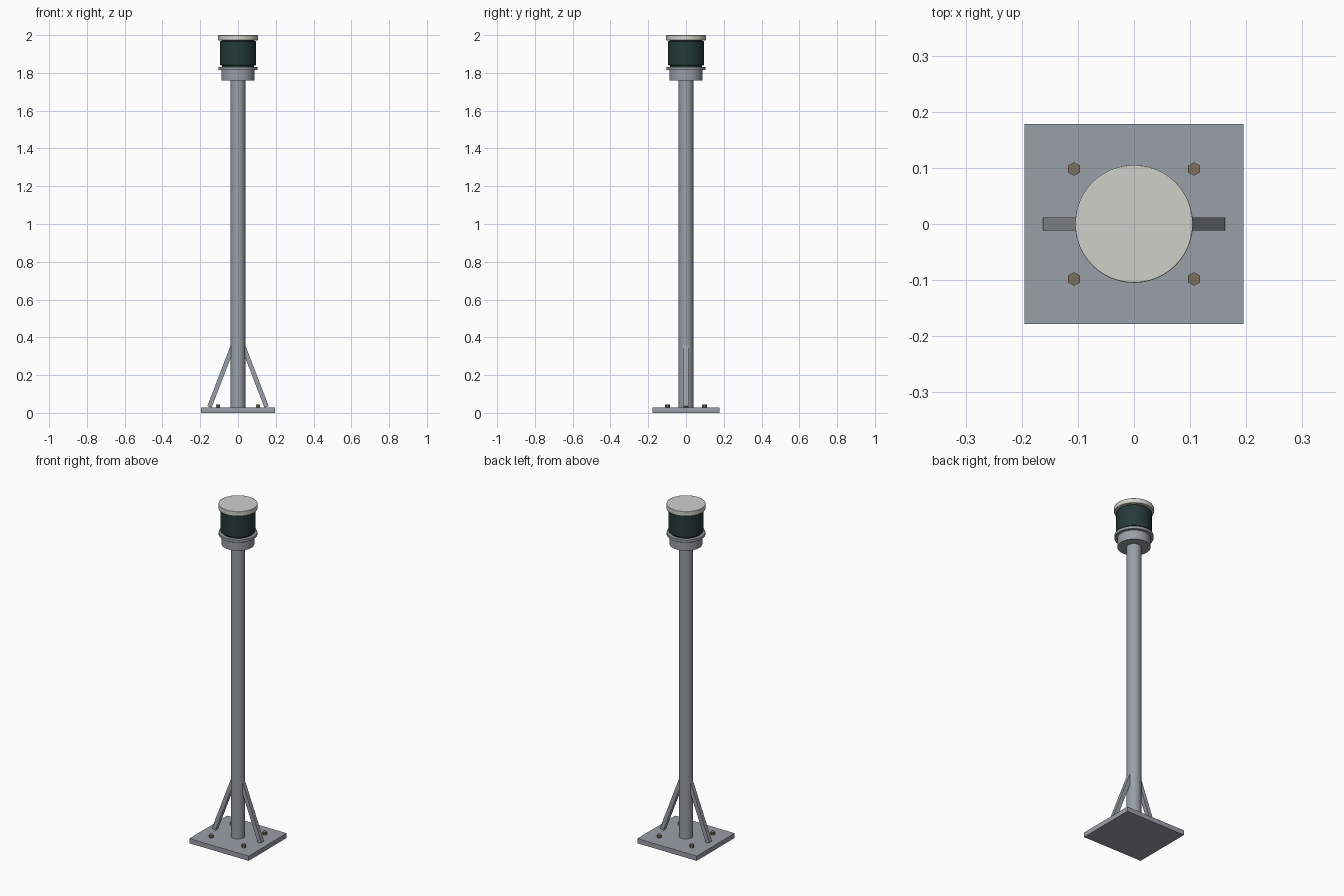
import bpy
import math
from mathutils import Vector

if "Cube" in bpy.data.objects:
    bpy.data.objects.remove(bpy.data.objects["Cube"])


def material(name, rgb):
    m = bpy.data.materials.new(name)
    m.diffuse_color = (*rgb, 1)
    m.use_nodes = True
    m.node_tree.nodes["Principled BSDF"].inputs["Base Color"].default_value = m.diffuse_color
    return m


STEEL = material("galvanised steel", (0.32, 0.35, 0.39))
GREEN = material("dark green lens", (0.018, 0.042, 0.04))
WHITE = material("off white cap", (0.63, 0.63, 0.59))
BRASS = material("dull bronze bolt", (0.20, 0.16, 0.105))


def finish(ob, name, mat, bevel=0, smooth=False):
    ob.name = name
    ob.data.materials.append(mat)
    if bevel:
        b = ob.modifiers.new("edge", 'BEVEL')
        b.width = bevel
        b.segments = 2
        b.limit_method = 'ANGLE'
    if smooth:
        bpy.ops.object.shade_smooth_by_angle()
    return ob


def cylinder(name, r, z0, z1, mat, x=0, y=0, sides=48, bevel=0, turn=0):
    bpy.ops.mesh.primitive_cylinder_add(vertices=sides, radius=r, depth=z1 - z0,
                                        location=(x, y, (z0 + z1) / 2), rotation=(0, 0, turn))
    return finish(bpy.context.object, name, mat, bevel, sides > 12)


def box(name, size, loc, mat, rot=(0, 0, 0)):
    bpy.ops.mesh.primitive_cube_add(size=1, location=loc, rotation=rot)
    ob = bpy.context.object
    ob.scale = size
    bpy.ops.object.transform_apply(location=False, rotation=False, scale=True)
    return finish(ob, name, mat)


# Base plate and pole
box("base_plate", (0.39, 0.356, 0.028), (0, 0, 0.014), STEEL)
cylinder("pole", 0.039, 0.028, 1.76, STEEL)

# Sloping braces on both sides of the pole
for side, label in ((-1, "left"), (1, "right")):
    low = Vector((side * 0.151, 0, 0.032))
    high = Vector((side * 0.026, 0, 0.358))
    run = high - low
    box(label + "_brace", (0.024, 0.024, run.length), (low + high) / 2, STEEL,
        (0, math.atan2(run.x, run.z), 0))

# Hexagonal anchor bolts
for x in (-0.107, 0.107):
    for y in (-0.098, 0.098):
        cylinder("anchor_bolt", 0.012, 0.028, 0.045, BRASS, x, y, sides=6)

# Lantern head: collar, flange, lens and cap
cylinder("collar", 0.088, 1.76, 1.815, STEEL)
cylinder("flange", 0.104, 1.815, 1.832, STEEL, bevel=0.002)
cylinder("lens_core", 0.085, 1.832, 1.973, GREEN)
cylinder("lens", 0.094, 1.839, 1.969, GREEN, bevel=0.004)
cylinder("cap", 0.105, 1.972, 2.0, WHITE, bevel=0.002)
